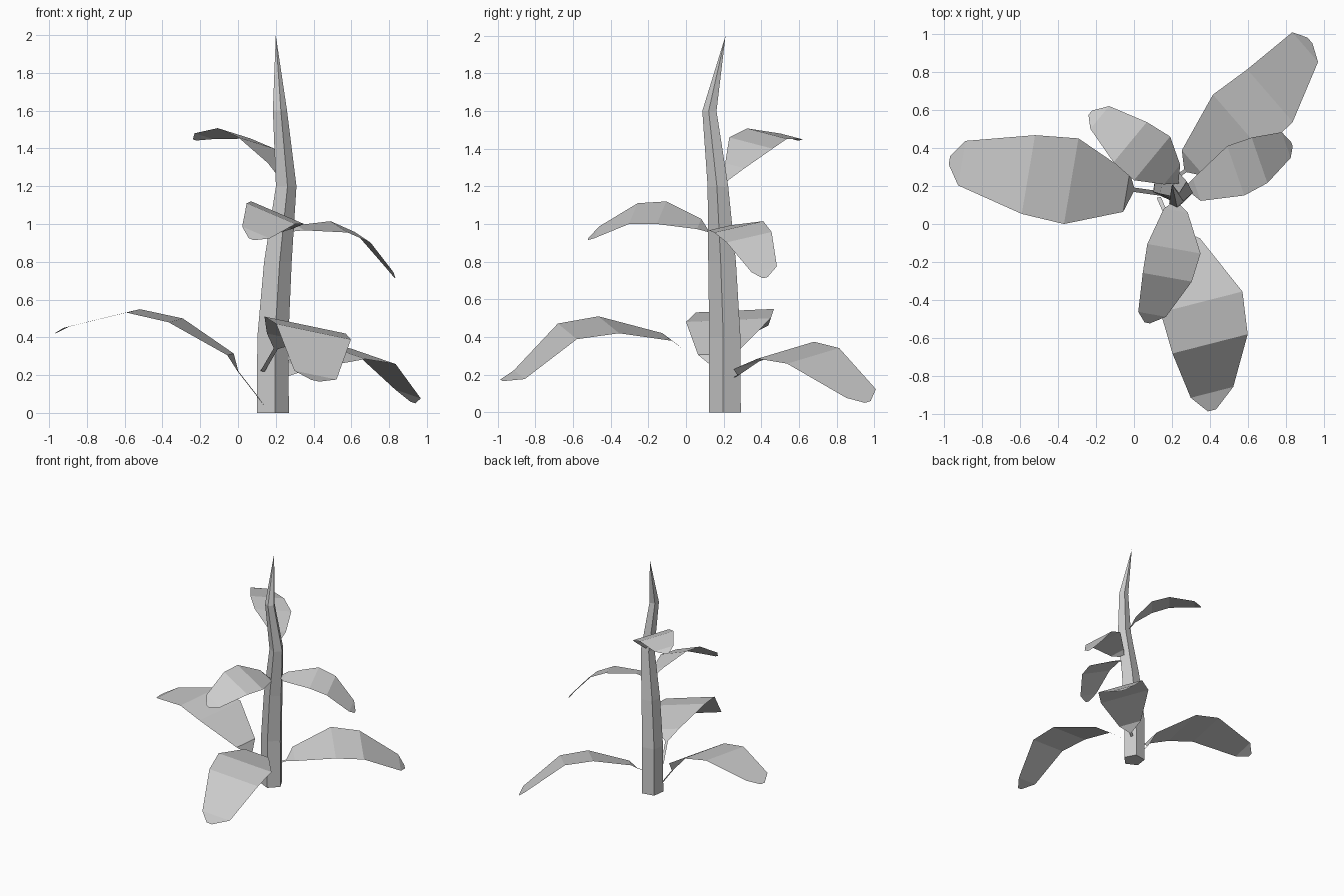
import bpy
import bmesh
from math import cos, sin, radians
from mathutils import Vector

cube = bpy.data.objects.get("Cube")
if cube:
    bpy.data.objects.remove(cube, do_unlink=True)

grey = bpy.data.materials.new("plain grey")
grey.use_nodes = True
grey.diffuse_color = (0.6, 0.6, 0.6, 1)
shader = next(n for n in grey.node_tree.nodes if n.type == "BSDF_PRINCIPLED")
shader.inputs["Base Color"].default_value = grey.diffuse_color


def finish(bm, name):
    """Turn the bmesh into a flat-shaded grey object."""
    mesh = bpy.data.meshes.new(name)
    bm.to_mesh(mesh)
    bm.free()
    mesh.materials.append(grey)
    obj = bpy.data.objects.new(name, mesh)
    bpy.context.collection.objects.link(obj)
    return obj


def stem(sections, tip, sides=5):
    """Loft a tapering, slightly crooked stem through rings up to a point."""
    bm = bmesh.new()
    rings = []
    for x, y, z, radius in sections:
        angles = [radians(-80 + 360 * i / sides) for i in range(sides)]
        rings.append([bm.verts.new((x + radius * cos(a), y + radius * sin(a), z))
                      for a in angles])
    bm.faces.new(reversed(rings[0]))
    for low, high in zip(rings, rings[1:]):
        for i in range(sides):
            j = (i + 1) % sides
            bm.faces.new((low[i], low[j], high[j], high[i]))
    point = bm.verts.new(tip)
    for i in range(sides):
        bm.faces.new((rings[-1][i], rings[-1][(i + 1) % sides], point))
    return finish(bm, "stem")


# Relative width at stalk, root, shoulder, middle, outer fold, end and tip
LEAF_WIDTHS = (0.05, 0.05, 0.45, 1, 0.92, 0.52, 0.1)


def leaf(name, half_width, midrib):
    """Sweep a folded sheet along the midrib; half_width points to one edge."""
    bm = bmesh.new()
    side = Vector(half_width)
    rows = []
    for centre, width in zip(midrib, LEAF_WIDTHS):
        centre = Vector(centre)
        rows.append((bm.verts.new(centre - side * width),
                     bm.verts.new(centre + side * width)))
    for (a, b), (c, d) in zip(rows, rows[1:]):
        bm.faces.new((a, b, d, c))
    # The upper side of every leaf faces the sky
    bm.normal_update()
    if sum(f.normal.z * f.calc_area() for f in bm.faces) < 0:
        bmesh.ops.reverse_faces(bm, faces=bm.faces[:])
    return finish(bm, name)


stem([(0.18, 0.21, 0, 0.09), (0.18, 0.21, 0.4, 0.088), (0.207, 0.195, 0.8, 0.078),
      (0.252, 0.172, 1.2, 0.058), (0.22, 0.126, 1.6, 0.04)], (0.2, 0.21, 2))

# Three large lower leaves
leaf("lower_right_leaf", (0.038, 0.225, 0.01),
     [(0.14, 0.16, 0.04), (0, 0.18, 0.22), (-0.04, 0.165, 0.31), (-0.33, 0.225, 0.49),
      (-0.555, 0.26, 0.54), (-0.905, 0.32, 0.455), (-0.97, 0.335, 0.42)])
leaf("lower_back_leaf", (0.13, -0.15, -0.045),
     [(0.2, 0.23, 0.17), (0.27, 0.28, 0.2), (0.31, 0.32, 0.25), (0.545, 0.53, 0.33),
      (0.715, 0.675, 0.3), (0.9, 0.93, 0.1), (0.925, 0.965, 0.055)])
leaf("lower_front_leaf", (0.215, 0.055, -0.045),
     [(0.13, 0.14, 0.22), (0.2, -0.02, 0.34), (0.25, -0.1, 0.4), (0.355, -0.41, 0.465),
      (0.4, -0.63, 0.43), (0.41, -0.885, 0.2), (0.41, -0.98, 0.17)])

# Three smaller upper leaves
leaf("middle_front_leaf", (0.14, -0.025, -0.06),
     [(0.22, 0.17, 0.95), (0.22, 0.12, 0.96), (0.22, 0.07, 1), (0.21, -0.13, 1.06),
      (0.175, -0.28, 1.055), (0.095, -0.475, 0.955), (0.07, -0.52, 0.92)])
leaf("middle_left_leaf", (-0.045, 0.13, 0.03),
     [(0.22, 0.18, 0.93), (0.27, 0.19, 0.96), (0.33, 0.18, 0.98), (0.535, 0.28, 0.985),
      (0.66, 0.335, 0.93), (0.8, 0.415, 0.76), (0.83, 0.42, 0.715)])
leaf("upper_back_leaf", (0.095, 0.115, -0.03),
     [(0.24, 0.19, 1.2), (0.23, 0.22, 1.235), (0.2, 0.26, 1.31), (0.095, 0.345, 1.43),
      (-0.02, 0.43, 1.48), (-0.18, 0.56, 1.465), (-0.23, 0.585, 1.445)])
